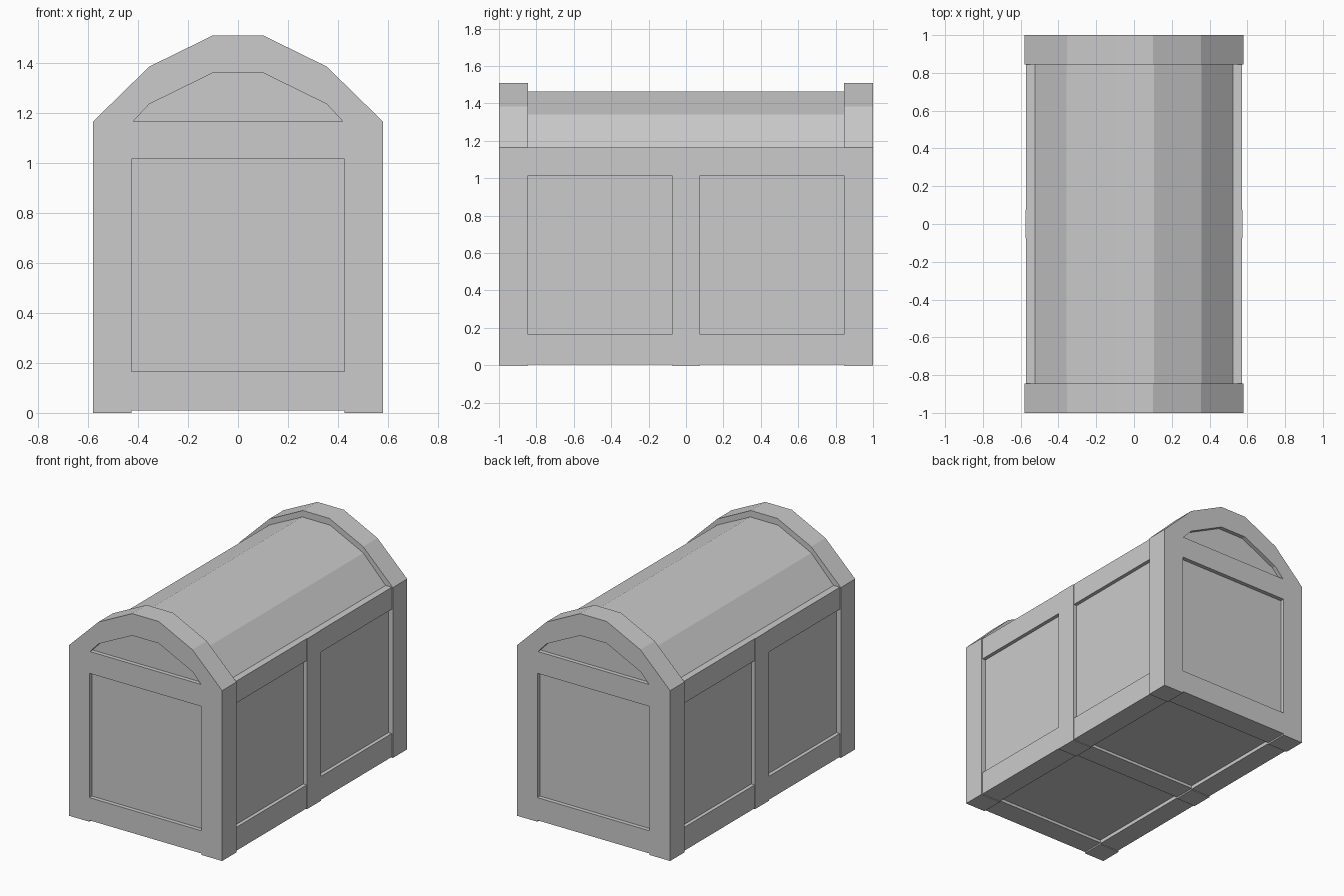
import bpy
import bmesh
from mathutils import Vector

cube = bpy.data.objects.get("Cube")
if cube:
    bpy.data.objects.remove(cube, do_unlink=True)

grey = bpy.data.materials.new("plain_grey")
grey.use_nodes = True
grey.diffuse_color = (0.6, 0.6, 0.6, 1)
grey.node_tree.nodes["Principled BSDF"].inputs["Base Color"].default_value = (0.6, 0.6, 0.6, 1)


def prism(name, outline, y0, y1):
    """Extrude an (x, z) outline along y."""
    bm = bmesh.new()
    face = bm.faces.new([bm.verts.new((x, y0, z)) for x, z in outline])
    grown = bmesh.ops.extrude_face_region(bm, geom=[face])["geom"]
    verts = [v for v in grown if isinstance(v, bmesh.types.BMVert)]
    bmesh.ops.translate(bm, verts=verts, vec=Vector((0, y1 - y0, 0)))
    bmesh.ops.recalc_face_normals(bm, faces=bm.faces)
    mesh = bpy.data.meshes.new(name)
    bm.to_mesh(mesh)
    bm.free()
    mesh.materials.append(grey)
    obj = bpy.data.objects.new(name, mesh)
    bpy.context.collection.objects.link(obj)
    return obj


def box(name, x0, x1, y0, y1, z0, z1):
    return prism(name, [(x0, z0), (x1, z0), (x1, z1), (x0, z1)], y0, y1)


def arch(half):
    """Mirror the right half of an arch, listed from the eave upward."""
    return half + [(-x, z) for x, z in reversed(half)]


W, POST, EAVE = 0.58, 0.425, 1.165     # half width, post inner edge, eave height
END, RAIL, HEAD = 0.845, 0.165, 1.015  # end frame start, rail top, header bottom
MID = 0.075                            # half width of the middle post

outer = arch([(W, EAVE), (0.355, 1.385), (0.1, 1.51)])
inner = arch([(0.42, EAVE), (0.355, 1.235), (0.1, 1.36)])
lid = arch([(0.525, EAVE - 0.05), (0.525, EAVE), (0.357, 1.342), (0.105, 1.465)])

# Recessed panels of the body and the faceted lid
box("body_panels", -0.547, 0.547, -0.96, 0.96, 0.03, EAVE - 0.02)
prism("lid", lid, -END - 0.02, END + 0.02)

# Cross beam under the floor
box("floor_beam", -POST, POST, -MID, MID, 0.01, RAIL)

# Framed ends with an arched top
for side, s in (("front", -1), ("back", 1)):
    y0, y1 = sorted((s * END, s))
    box(side + "_bottom_rail", -POST, POST, y0, y1, 0.01, RAIL)
    box(side + "_header", -POST, POST, y0, y1, HEAD, EAVE)
    prism(side + "_arch", outer + inner[::-1], y0, y1)
    p0, p1 = sorted((s * (END + 0.01), s * 0.972))
    box(side + "_panel", -POST - 0.01, POST + 0.01, p0, p1, RAIL - 0.01, HEAD + 0.01)
    prism(side + "_arch_panel", inner, p0, p1)
    for hand, t in (("right", -1), ("left", 1)):
        x0, x1 = sorted((t * POST, t * W))
        box(f"{side}_{hand}_post", x0, x1, y0, y1, 0, EAVE)

# Framed long sides, each split in two by a middle post
for hand, t in (("right", -1), ("left", 1)):
    x0, x1 = sorted((t * POST, t * 0.575))
    box(hand + "_middle_post", x0, x1, -MID, MID, 0, EAVE)
    x0, x1 = sorted((t * POST, t * 0.572))
    for part, s in (("front", -1), ("back", 1)):
        y0, y1 = sorted((s * MID, s * END))
        box(f"{hand}_{part}_bottom_rail", x0, x1, y0, y1, 0.005, RAIL)
        box(f"{hand}_{part}_top_rail", x0, x1, y0, y1, HEAD, EAVE)
